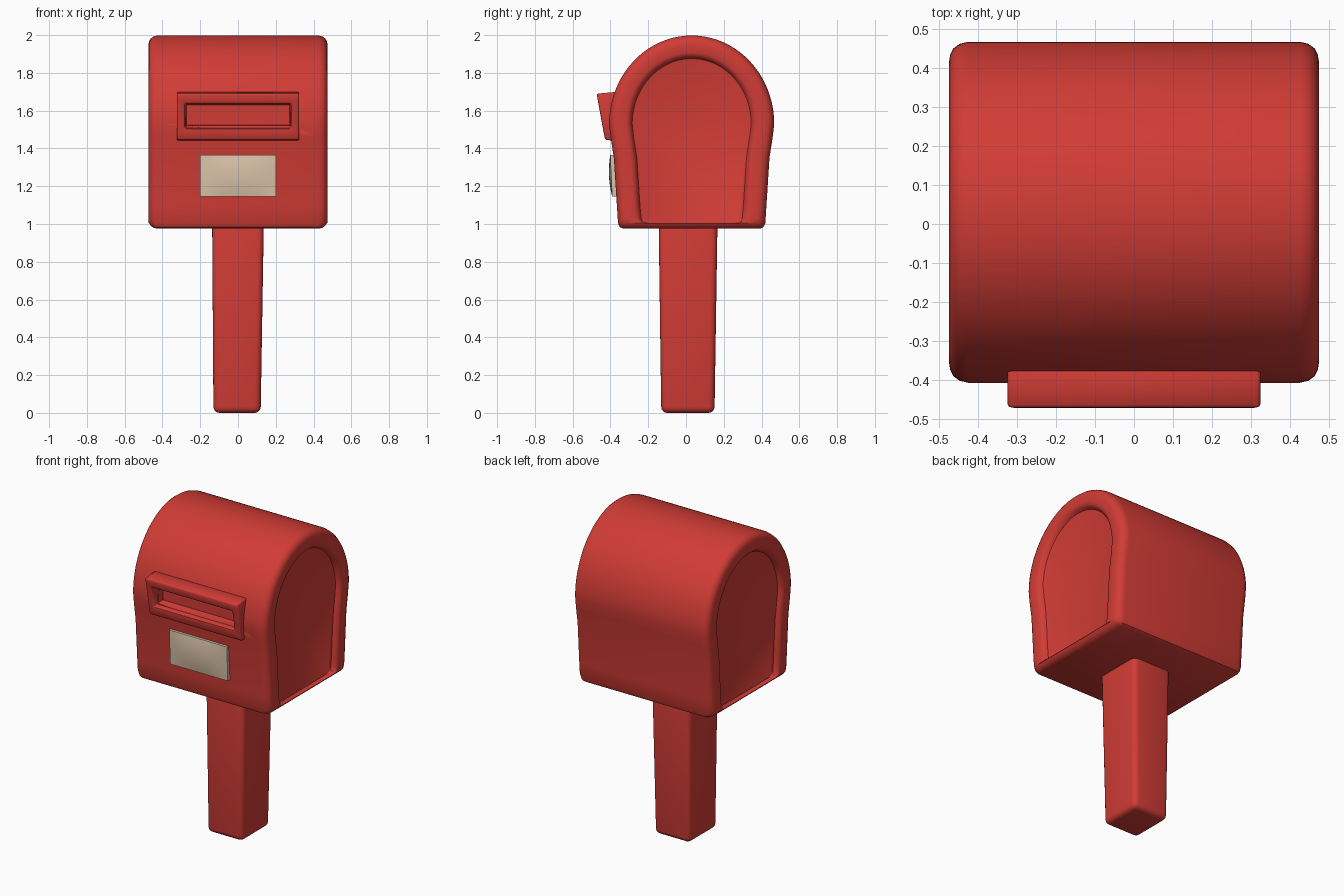
import bpy, bmesh, math
from mathutils import Vector

if "Cube" in bpy.data.objects:
    bpy.data.objects.remove(bpy.data.objects["Cube"])


def material(name, rgb):
    m = bpy.data.materials.new(name)
    m.diffuse_color = (*rgb, 1)
    m.use_nodes = True
    m.node_tree.nodes["Principled BSDF"].inputs["Base Color"].default_value = m.diffuse_color
    return m


RED = material("post red", (0.64, 0.045, 0.036))
CREAM = material("label cream", (0.72, 0.56, 0.41))


def make_object(name, bm, mat, bevel=0, segments=3):
    bmesh.ops.recalc_face_normals(bm, faces=bm.faces)
    if bevel:
        bmesh.ops.bevel(bm, geom=bm.edges[:], offset=bevel, segments=segments,
                        affect='EDGES', profile=0.5, clamp_overlap=True)
    me = bpy.data.meshes.new(name)
    bm.to_mesh(me)
    bm.free()
    ob = bpy.data.objects.new(name, me)
    bpy.context.collection.objects.link(ob)
    me.materials.append(mat)
    bpy.ops.object.select_all(action='DESELECT')
    ob.select_set(True)
    bpy.context.view_layer.objects.active = ob
    bpy.ops.object.shade_smooth_by_angle(angle=math.radians(40))
    return ob


def loft(bm, rings, closed=False):
    """Join rings of points with quads; cap the ends unless closed."""
    loops = [[bm.verts.new(p) for p in r] for r in rings]
    n = len(loops[0])
    pairs = list(zip(loops, loops[1:]))
    if closed:
        pairs.append((loops[-1], loops[0]))
    for a, b in pairs:
        for i in range(n):
            j = (i + 1) % n
            bm.faces.new((a[i], a[j], b[j], b[i]))
    if not closed:
        bm.faces.new(loops[0])
        bm.faces.new(loops[-1])


CY, CZ = 0.03, 1.53


def body_ring(x, inset):
    """Arched outline with slightly tapered sides, shrunk by inset."""
    ry, rz = 0.437 - inset, 0.468 - inset
    low, foot = 0.975 + min(inset, 0.03), 0.39 - inset
    pts = [(CY + ry * math.cos(t), CZ + rz * math.sin(t))
           for t in (math.pi * i / 40 for i in range(41))]
    left = [(CY - ry + 0.008, 1.46), (CY - foot - 0.022, 1.35), (CY - foot - 0.006, 1.1),
            (CY - foot, low + 0.03), (CY - foot + 0.009, low + 0.009), (CY - foot + 0.03, low)]
    pts += left + [(2 * CY - y, z) for y, z in reversed(left)]
    return [(x, y, z) for y, z in pts]


# Arched body: rounded rims and a shallow recessed panel at each end
half = [(0.425, 0.0), (0.447, 0.005), (0.463, 0.017), (0.471, 0.032), (0.474, 0.05),
        (0.473, 0.09), (0.468, 0.106), (0.455, 0.115), (0.443, 0.122), (0.440, 0.132)]
bm = bmesh.new()
loft(bm, [body_ring(-x, s) for x, s in reversed(half)] + [body_ring(x, s) for x, s in half])
body = make_object("body", bm, RED)

# Tapered post
bm = bmesh.new()
corners = [(-1, -1), (1, -1), (1, 1), (-1, 1)]
loft(bm, [[(cx + a * w, cy + b * d, z) for a, b in corners]
          for z, cx, cy, w, d in ((0, -0.005, 0.01, 0.125, 0.141),
                                  (1.03, 0, 0.011, 0.137, 0.156))])
make_object("post", bm, RED, 0.032, 4)


def frame_ring(w, low, high, y_low, y_high):
    return [(-w, y_low, low), (w, y_low, low), (w, y_high, high), (-w, y_high, high)]


# Letter slot surround, leaning forward towards the top
bm = bmesh.new()
loft(bm, [frame_ring(0.324, 1.44, 1.70, -0.36, -0.36),
          frame_ring(0.324, 1.445, 1.69, -0.428, -0.473),
          frame_ring(0.282, 1.505, 1.637, -0.440, -0.464),
          frame_ring(0.272, 1.515, 1.632, -0.36, -0.36)], closed=True)
make_object("slot_surround", bm, RED, 0.009, 2)

# Slot pocket cut into the body
bm = bmesh.new()
loft(bm, [frame_ring(0.285, 1.505, 1.64, -0.55, -0.55),
          frame_ring(0.272, 1.525, 1.63, -0.365, -0.365)])
cutter = make_object("slot_cutter", bm, RED)
cutter.hide_render = True
cutter.hide_set(True)
cut = body.modifiers.new("slot", 'BOOLEAN')
cut.operation, cut.object, cut.solver = 'DIFFERENCE', cutter, 'EXACT'

# Label plate, slightly swollen in the middle
bm = bmesh.new()
bmesh.ops.create_grid(bm, x_segments=12, y_segments=8, size=1)
for v in bm.verts:
    u, t = v.co.x, v.co.y
    swell = 0.012 * (1 - u * u) * (1 - t * t)
    v.co = Vector((0.202 * u, -0.396 - 0.005 * t - swell, 1.256 + 0.11 * t))
solid = bmesh.ops.extrude_face_region(bm, geom=bm.faces[:])
for v in solid["geom"]:
    if isinstance(v, bmesh.types.BMVert):
        v.co.y = -0.36
make_object("label", bm, CREAM)
